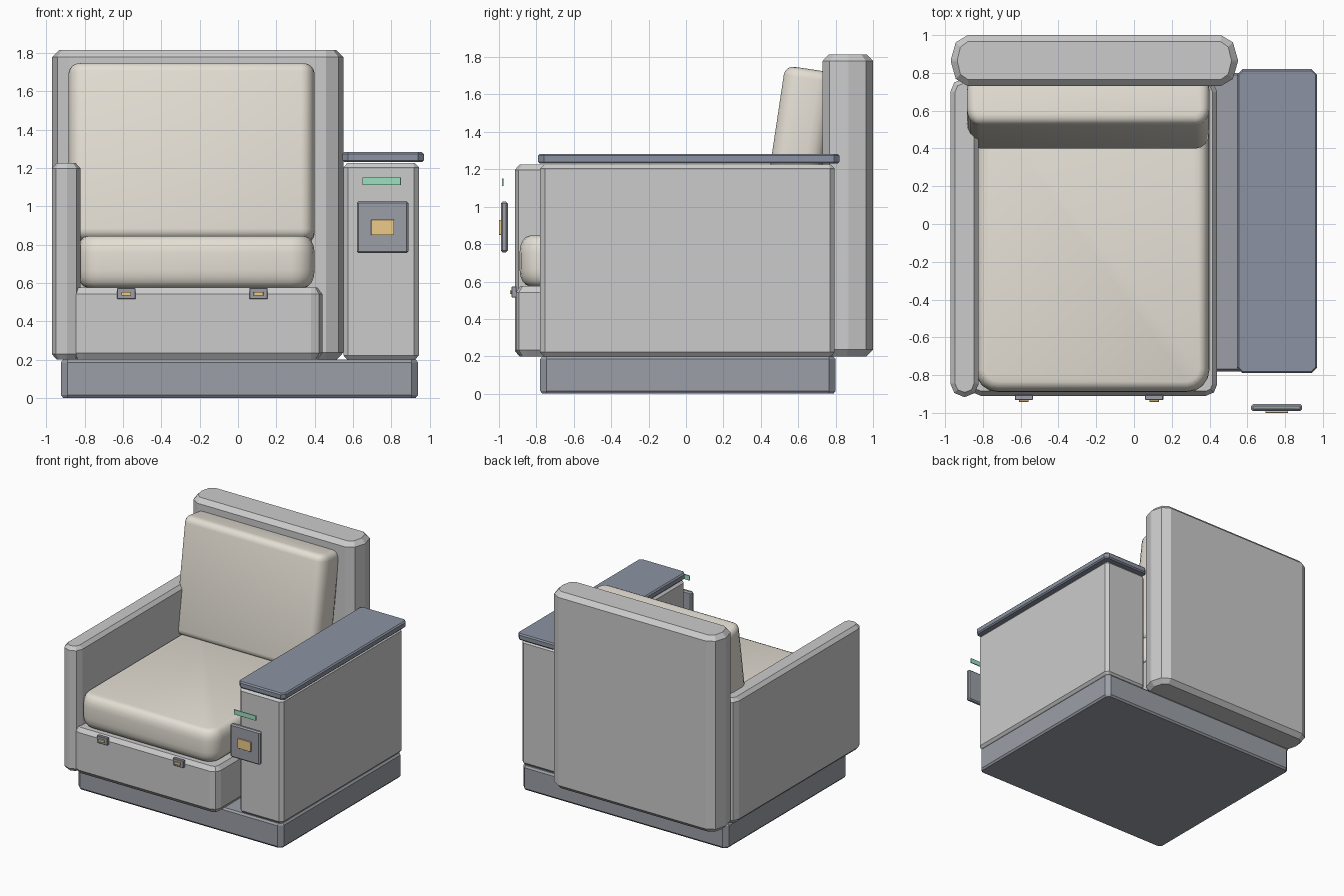
import bpy, bmesh
from math import sin, cos, pi, radians
from mathutils import Matrix

if "Cube" in bpy.data.objects:
    bpy.data.objects.remove(bpy.data.objects["Cube"])


def colour(name, rgb):
    m = bpy.data.materials.new(name)
    m.diffuse_color = (*rgb, 1)
    m.use_nodes = True
    m.node_tree.nodes["Principled BSDF"].inputs["Base Color"].default_value = m.diffuse_color
    return m


SLATE = colour("slate", (0.33, 0.35, 0.39))
TOP = colour("dark_slate", (0.26, 0.29, 0.36))
FABRIC = colour("fabric", (0.78, 0.74, 0.66))
AMBER = colour("amber", (0.85, 0.60, 0.26))
GREEN = colour("green", (0.33, 0.75, 0.52))


def outline(x0, x1, y0, y1, rx, ry, seg):
    """Rectangle with elliptical corners, counter-clockwise."""
    pts = []
    corners = [(x1 - rx, y1 - ry), (x0 + rx, y1 - ry),
               (x0 + rx, y0 + ry), (x1 - rx, y0 + ry)]
    for q, (cx, cy) in enumerate(corners):
        for k in range(seg + 1):
            a = (q + k / seg) * pi / 2
            pts.append((cx + rx * cos(a), cy + ry * sin(a)))
    return pts


def block(name, x, y, z, r=(0.01, 0.01), seg=1, edge=(0.01, 0.01), eseg=1,
          mat=None, smooth=False, tilt=0):
    """Box with rounded plan corners r and rims edge = (inset, height)."""
    steps = [(edge[0] * (1 - sin(k / eseg * pi / 2)),
              edge[1] * (1 - cos(k / eseg * pi / 2))) for k in range(eseg + 1)]
    levels = [(i, z[0] + h) for i, h in steps]
    levels += [(i, z[1] - h) for i, h in reversed(steps)]
    bm = bmesh.new()
    rings = []
    for i, h in levels:
        rx, ry = max(r[0] - i, r[0] * 0.4), max(r[1] - i, r[1] * 0.4)
        pts = outline(x[0] + i, x[1] - i, y[0] + i, y[1] - i, rx, ry, seg)
        rings.append([bm.verts.new((px, py, h)) for px, py in pts])
    n = len(rings[0])
    for a, b in zip(rings, rings[1:]):
        for k in range(n):
            bm.faces.new((a[k], a[(k + 1) % n], b[(k + 1) % n], b[k]))
    bm.faces.new(rings[0][::-1])
    bm.faces.new(rings[-1])
    if tilt:
        c = ((x[0] + x[1]) / 2, (y[0] + y[1]) / 2, (z[0] + z[1]) / 2)
        bmesh.ops.rotate(bm, verts=bm.verts, cent=c,
                         matrix=Matrix.Rotation(tilt, 3, 'X'))
    bmesh.ops.recalc_face_normals(bm, faces=bm.faces)
    me = bpy.data.meshes.new(name)
    bm.to_mesh(me)
    bm.free()
    if smooth:
        me.polygons.foreach_set("use_smooth", [True] * len(me.polygons))
        me.set_sharp_from_angle(angle=radians(40))
    if mat:
        me.materials.append(mat)
    ob = bpy.data.objects.new(name, me)
    bpy.context.collection.objects.link(ob)
    return ob


# plinth and upholstered shell
block("plinth", (-0.925, 0.94), (-0.78, 0.80), (0, 0.2),
      r=(0.035, 0.035), edge=(0.012, 0.015), mat=SLATE)
block("seat_box", (-0.87, 0.44), (-0.91, 0.76), (0.2, 0.575),
      r=(0.06, 0.06), seg=2, edge=(0.025, 0.033))
block("back_panel", (-0.97, 0.55), (0.73, 1.0), (0.2, 1.815),
      r=(0.09, 0.13), seg=2, edge=(0.035, 0.036))
block("left_arm", (-0.972, -0.822), (-0.915, 0.77), (0.2, 1.225),
      r=(0.07, 0.07), seg=2, edge=(0.025, 0.028))

# console arm and its table top
block("console", (0.55, 0.945), (-0.78, 0.795), (0.2, 1.225),
      r=(0.025, 0.025), edge=(0.02, 0.022))
block("console_top", (0.545, 0.97), (-0.79, 0.82), (1.23, 1.283),
      r=(0.03, 0.03), edge=(0.01, 0.01), mat=TOP)

# cushions
block("seat_cushion", (-0.84, 0.40), (-0.89, 0.68), (0.575, 0.845),
      r=(0.12, 0.12), seg=4, edge=(0.055, 0.09), eseg=4, mat=FABRIC, smooth=True)
block("back_cushion", (-0.885, 0.40), (0.46, 0.735), (0.81, 1.74),
      r=(0.07, 0.09), seg=4, edge=(0.05, 0.05), eseg=4, mat=FABRIC,
      smooth=True, tilt=radians(-8.5))

# control panel floating in front of the console
block("control_panel", (0.62, 0.89), (-0.99, -0.953), (0.755, 1.027),
      r=(0.01, 0.01), edge=(0.01, 0.01), mat=SLATE)
block("panel_button", (0.695, 0.815), (-1.0, -0.985), (0.85, 0.93),
      r=(0.001, 0.001), edge=(0.001, 0.001), mat=AMBER)
block("status_strip", (0.65, 0.85), (-0.984, -0.976), (1.11, 1.15),
      r=(0.001, 0.001), edge=(0.001, 0.001), mat=GREEN)

# two latches under the seat cushion
for side, cx in (("left", -0.583), ("right", 0.107)):
    block(f"{side}_latch", (cx - 0.048, cx + 0.048), (-0.932, -0.905), (0.515, 0.573),
          r=(0.003, 0.003), edge=(0.003, 0.003), mat=SLATE)
    block(f"{side}_latch_light", (cx - 0.025, cx + 0.025), (-0.942, -0.93), (0.533, 0.553),
          r=(0.001, 0.001), edge=(0.001, 0.001), mat=AMBER)
